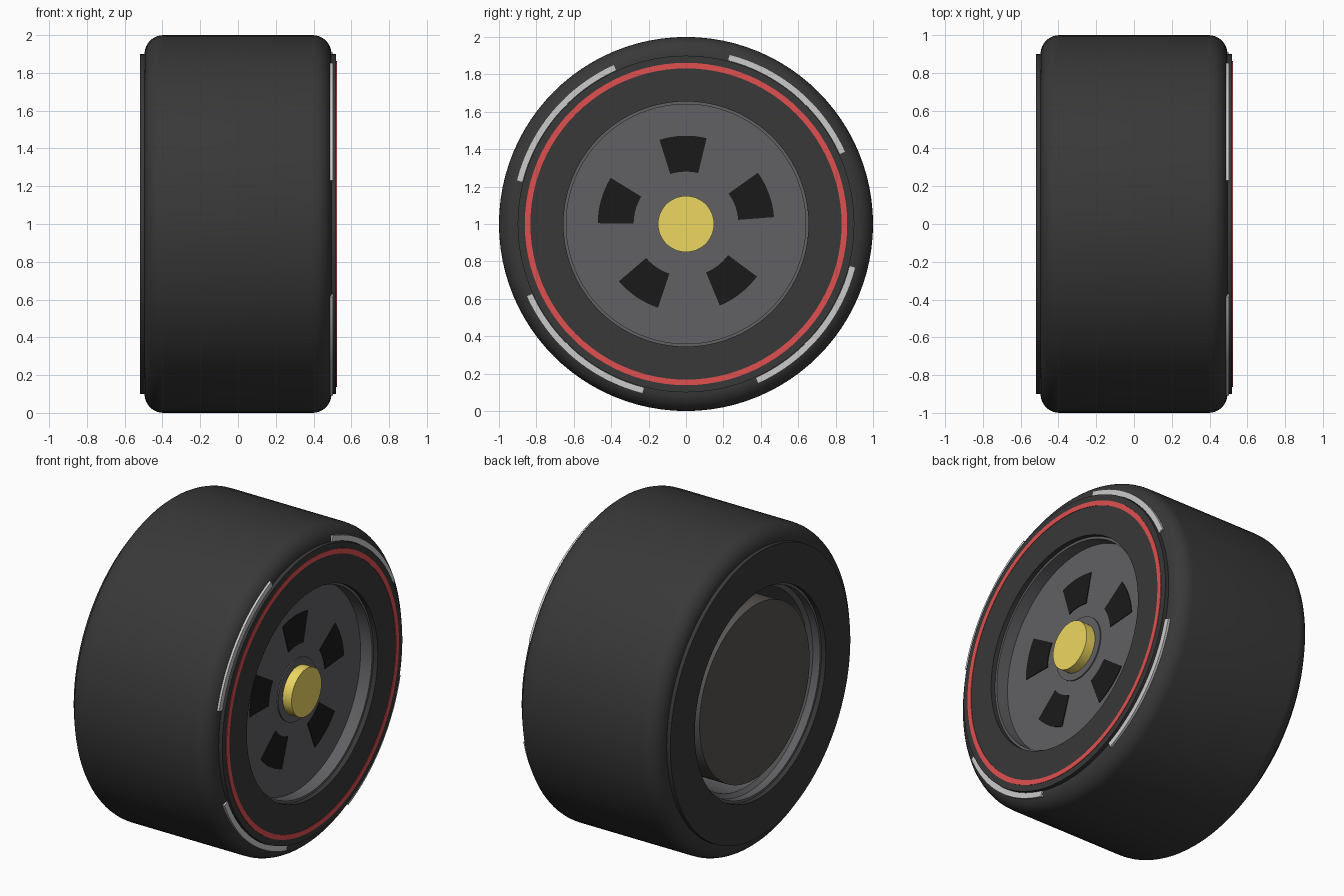
import bpy, bmesh
from math import sin, cos, pi, radians

if "Cube" in bpy.data.objects:
    bpy.data.objects.remove(bpy.data.objects["Cube"])


def mat(name, rgb):
    m = bpy.data.materials.new(name)
    m.diffuse_color = (*rgb, 1)
    m.use_nodes = True
    m.node_tree.nodes["Principled BSDF"].inputs["Base Color"].default_value = m.diffuse_color
    return m


rubber = mat("rubber", (0.04, 0.04, 0.04))
metal = mat("rim_metal", (0.12, 0.12, 0.13))
drum_grey = mat("drum_metal", (0.10, 0.09, 0.085))
black = mat("vent_black", (0.01, 0.01, 0.011))
red = mat("stripe_red", (0.75, 0.08, 0.08))
white = mat("mark_white", (0.55, 0.55, 0.55))
gold = mat("nut_gold", (0.85, 0.68, 0.12))


def lathe(name, profile, material, start=0, sweep=360, steps=96):
    """Turn a closed (x, radius) profile around the axle; partial sweeps get end caps."""
    bm = bmesh.new()
    full = sweep == 360
    count = steps if full else steps + 1
    rings = []
    for i in range(count):
        a = radians(start + sweep * i / steps)
        rings.append([bm.verts.new((x, r * cos(a), 1 + r * sin(a))) for x, r in profile])
    n = len(profile)
    for i in range(steps):
        a, b = rings[i], rings[(i + 1) % count]
        for j in range(n):
            k = (j + 1) % n
            if profile[j][1] == 0 and profile[k][1] == 0:
                continue
            bm.faces.new((a[j], a[k], b[k], b[j]))
    if not full:
        bm.faces.new(rings[0])
        bm.faces.new(rings[-1])
    bmesh.ops.remove_doubles(bm, verts=bm.verts, dist=1e-5)
    bmesh.ops.recalc_face_normals(bm, faces=bm.faces)
    me = bpy.data.meshes.new(name)
    bm.to_mesh(me)
    bm.free()
    ob = bpy.data.objects.new(name, me)
    bpy.context.collection.objects.link(ob)
    me.materials.append(material)
    bpy.ops.object.select_all(action='DESELECT')
    ob.select_set(True)
    bpy.context.view_layer.objects.active = ob
    bpy.ops.object.shade_smooth_by_angle(angle=radians(30))
    return ob


def box(x0, x1, r0, r1):
    return [(x0, r0), (x1, r0), (x1, r1), (x0, r1)]


# tyre with rounded shoulders
W, B = 0.495, 0.1
shoulder = [(W - B + B * cos(t), 1 - B + B * sin(t)) for t in [pi / 2 * i / 8 for i in range(9)]]
lathe("tyre", [(-W, 0.66), (W, 0.66)] + shoulder + [(-x, r) for x, r in reversed(shoulder)], rubber)

# raised sidewall rings on both sides
for side, s in (("outer", 1), ("inner", -1)):
    lathe(side + "_sidewall", box(s * 0.47, s * 0.52, 0.655, 0.9), rubber)

# rim barrel with stepped lips
lathe("rim_barrel", [(-0.49, 0.658), (-0.49, 0.64), (-0.44, 0.64), (-0.42, 0.615), (0.36, 0.615),
                     (0.40, 0.64), (0.49, 0.64), (0.49, 0.658)], metal)

# wheel face, hub and centre nut
lathe("wheel_face", box(0.35, 0.41, 0, 0.642), metal)
lathe("hub_ring", box(0.40, 0.418, 0, 0.195), metal)
lathe("centre_nut", box(0.40, 0.48, 0, 0.15), gold)

# brake drum on the inner side
lathe("brake_drum", box(-0.48, 0.352, 0, 0.55), drum_grey)

# five vents in the wheel face
for i in range(5):
    lathe(f"vent_{i + 1}", box(0.40, 0.414, 0.28, 0.472), black, 20 + 72 * i - 15.5, 31, 8)

# coloured sidewall stripe and four shoulder marks
lathe("red_stripe", box(0.51, 0.523, 0.832, 0.862), red)
for i in range(4):
    lathe(f"shoulder_mark_{i + 1}", box(0.465, 0.503, 0.902, 0.936), white, 50 + 90 * i - 25.7, 51.4, 16)
